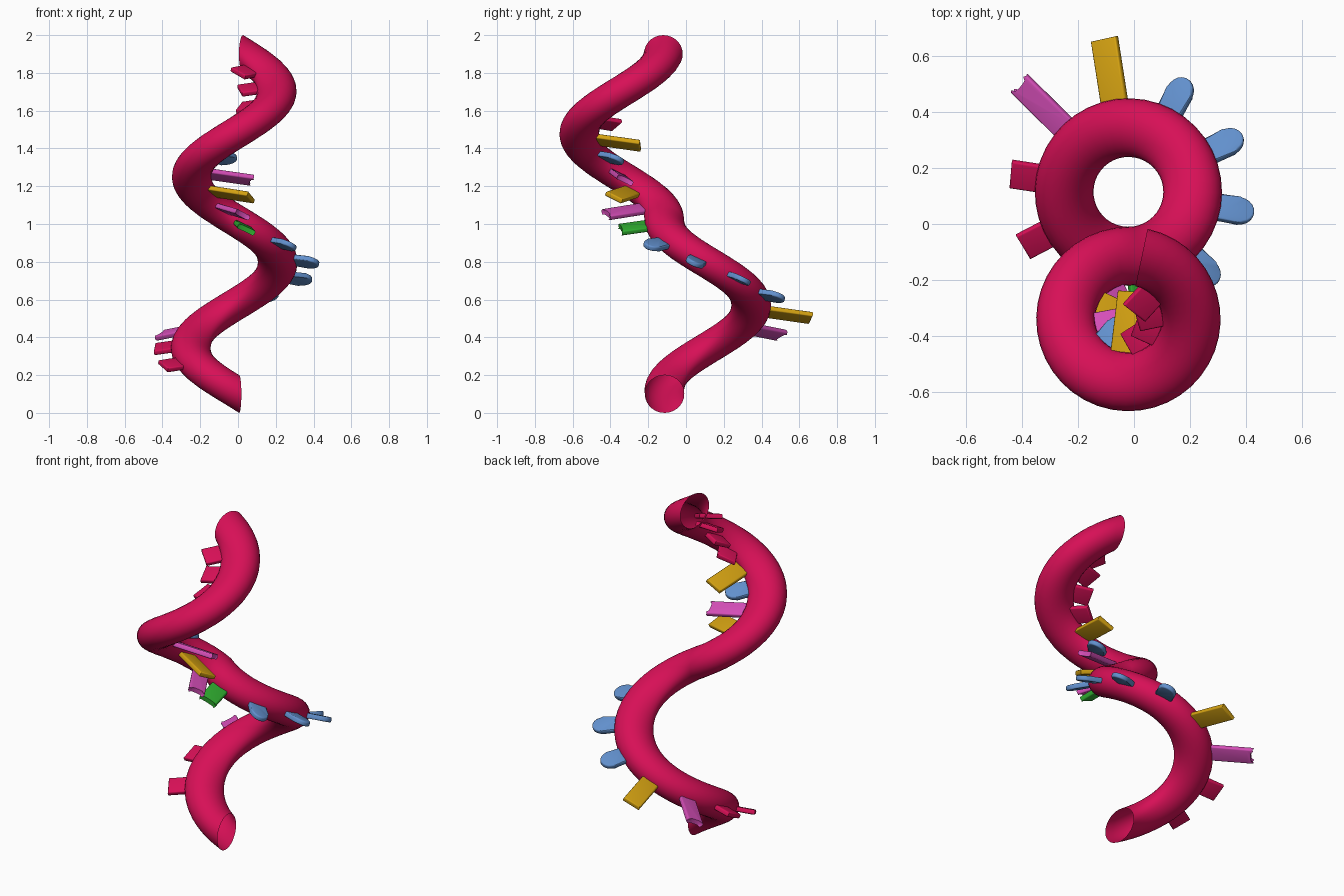
import bpy, bmesh, math
from mathutils import Vector

if "Cube" in bpy.data.objects:
    bpy.data.objects.remove(bpy.data.objects["Cube"])


def material(name, rgb):
    m = bpy.data.materials.new(name)
    m.diffuse_color = (*rgb, 1)
    m.use_nodes = True
    m.node_tree.nodes["Principled BSDF"].inputs["Base Color"].default_value = m.diffuse_color
    return m


CRIMSON = material("crimson", (0.68, 0.005, 0.094))
GOLD = material("gold", (0.66, 0.36, 0.006))
BLUE = material("blue", (0.122, 0.28, 0.61))
PINK = material("orchid pink", (0.67, 0.077, 0.48))
GREEN = material("green", (0.03, 0.43, 0.03))

# Two opposite coils seen from above: a lower one, then an upper one
CX, AY, AR, BY, BR = -0.02, 0.115, 0.23, -0.34, 0.225
START, A_TURN, B_TURN = 6.5, 366.5, 348.0
TOTAL = A_TURN + B_TURN


def frame(s):
    """Point, sideways direction and horizontal heading after s degrees."""
    if s <= A_TURN:
        a = math.radians(-90 + START - s)
        r = Vector((math.cos(a), math.sin(a), 0))
        p = Vector((CX, AY, 0)) + r * AR
        d, h = r, Vector((r.y, -r.x, 0))
    else:
        a = math.radians(90 + s - A_TURN)
        r = Vector((math.cos(a), math.sin(a), 0))
        p = Vector((CX, BY, 0)) + r * BR
        d, h = -r, Vector((-r.y, r.x, 0))
    p.z = 0.1 + 1.8 * s / TOTAL
    return p, d, h


def finish(bm, name, mat):
    bmesh.ops.recalc_face_normals(bm, faces=bm.faces)
    me = bpy.data.meshes.new(name)
    bm.to_mesh(me)
    bm.free()
    me.materials.append(mat)
    ob = bpy.data.objects.new(name, me)
    bpy.context.collection.objects.link(ob)
    bpy.ops.object.select_all(action='DESELECT')
    ob.select_set(True)
    bpy.context.view_layer.objects.active = ob
    bpy.ops.object.shade_smooth_by_angle(angle=math.radians(40))
    return ob


# Backbone: open tube with upright cross-sections
bm = bmesh.new()
STEPS, SIDES = 80, 28
rings = []
for i in range(STEPS + 1):
    p, d, h = frame(TOTAL * i / STEPS)
    ring = []
    for k in range(SIDES):
        a = 2 * math.pi * k / SIDES
        ring.append(bm.verts.new(p + d * 0.105 * math.cos(a) + Vector((0, 0, 0.1 * math.sin(a)))))
    rings.append(ring)
for r0, r1 in zip(rings, rings[1:]):
    for k in range(SIDES):
        n = (k + 1) % SIDES
        bm.faces.new((r0[k], r0[n], r1[n], r1[k]))
finish(bm, "backbone_tube", CRIMSON)

# Kinds of side tab: material, reach from tube centre, half width, end bulge
KINDS = {
    "red": (CRIMSON, 0.197, 0.053, 0.0),
    "pink": (PINK, 0.325, 0.046, -0.014),
    "gold": (GOLD, 0.327, 0.051, 0.0),
    "blue": (BLUE, 0.228, 0.05, 0.055),
    "green": (GREEN, 0.24, 0.05, -0.008),
}


def side_tab(kind, s, index):
    mat, reach, w, bulge = KINDS[kind]
    # outline in (across, along), with a flat, rounded or hollow end
    base = reach - max(bulge, 0)
    outline = [(-w, 0.07), (w, 0.07)]
    n = 10 if bulge else 1
    for k in range(n + 1):
        a = math.pi * k / n
        outline.append((w * math.cos(a), base + bulge * math.sin(a)))
    p, d, h = frame(s)
    tilt, slope = math.radians(8), math.radians(25)
    along = d * math.cos(tilt) - Vector((0, 0, math.sin(tilt)))
    across = h * math.cos(slope) + Vector((0, 0, math.sin(slope)))
    across = (across - along * across.dot(along)).normalized()
    up = along.cross(across).normalized()
    bm = bmesh.new()
    t = 0.014
    lo = [bm.verts.new(p + across * u + along * v - up * t) for u, v in outline]
    hi = [bm.verts.new(p + across * u + along * v + up * t) for u, v in outline]
    bm.faces.new(lo)
    bm.faces.new(hi)
    c = len(outline)
    for k in range(c):
        j = (k + 1) % c
        bm.faces.new((lo[k], lo[j], hi[j], hi[k]))
    # soften the long rims
    rim = [e for e in bm.edges if (e.verts[0] in lo) == (e.verts[1] in lo)]
    bmesh.ops.bevel(bm, geom=rim, offset=0.008, segments=3, profile=0.5, affect='EDGES')
    finish(bm, f"{kind}_tab_{index + 1}", mat)


ORDER = ("red red pink gold blue blue blue blue green "
         "pink gold pink blue gold red red red red").split()
for i, kind in enumerate(ORDER):
    side_tab(kind, 69 + 36.2 * i, i)
